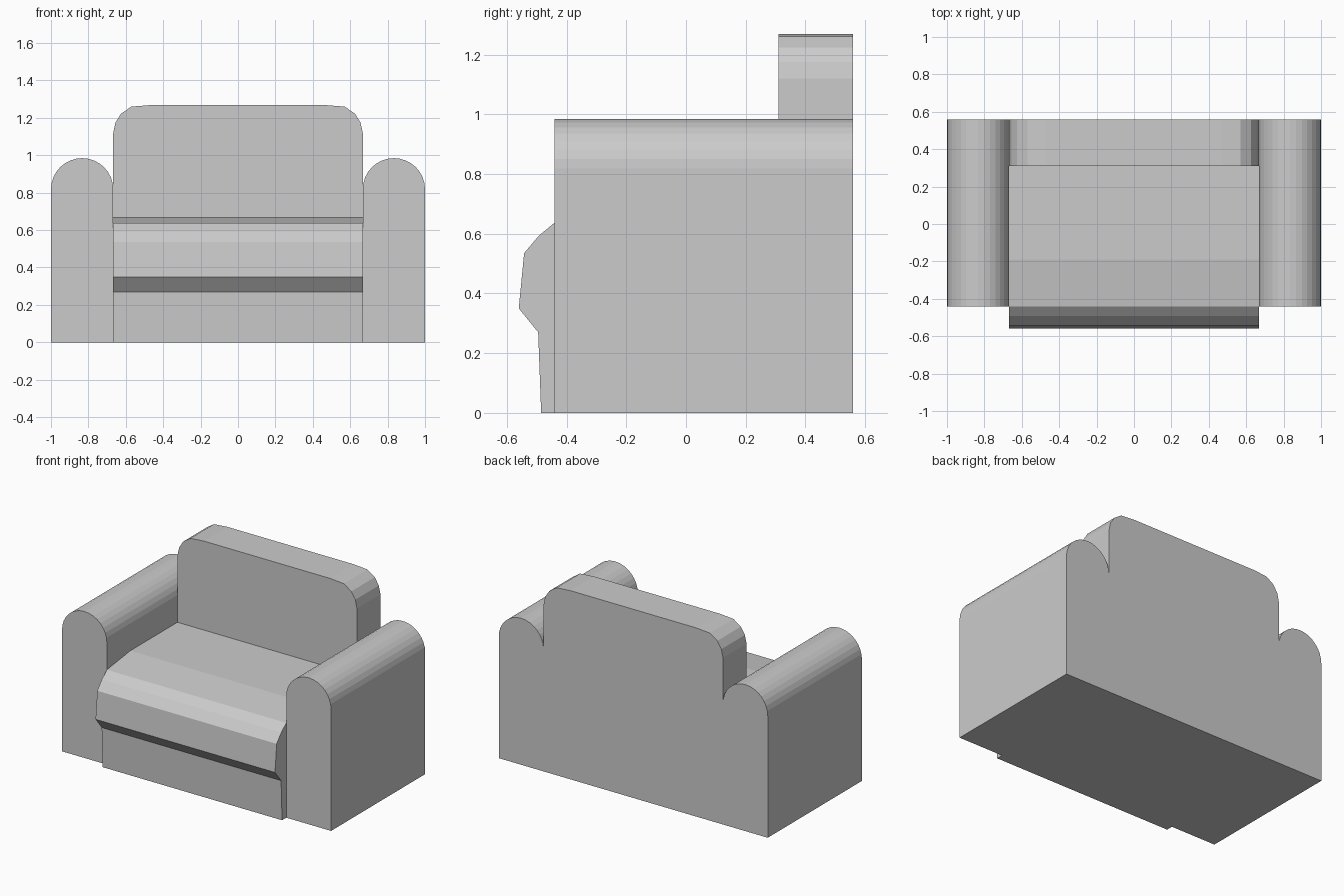
import bpy, bmesh, math

if "Cube" in bpy.data.objects:
    bpy.data.objects.remove(bpy.data.objects["Cube"])

INNER, OUTER = 0.667, 1.0      # arm inner and outer x
ARM_FRONT, REAR = -0.44, 0.56
BACK_FRONT = 0.31


def prism(name, start, offset):
    """Extrude a closed outline (list of 3D points) along an offset."""
    bm = bmesh.new()
    face = bm.faces.new([bm.verts.new(p) for p in start])
    geom = bmesh.ops.extrude_face_region(bm, geom=[face])["geom"]
    moved = [g for g in geom if isinstance(g, bmesh.types.BMVert)]
    bmesh.ops.translate(bm, vec=offset, verts=moved)
    if not any(len(f.verts) == len(start) and f is face for f in bm.faces):
        bm.faces.new([v for v in bm.verts if v not in moved])
    bmesh.ops.recalc_face_normals(bm, faces=bm.faces)
    mesh = bpy.data.meshes.new(name)
    bm.to_mesh(mesh)
    bm.free()
    obj = bpy.data.objects.new(name, mesh)
    bpy.context.collection.objects.link(obj)
    return obj


# Arms: upright slabs with a half-round top
radius = (OUTER - INNER) / 2
centre = (OUTER + INNER) / 2
SEGMENTS = 16
arc = [(centre + radius * math.cos(math.pi * i / SEGMENTS),
        0.818 + radius * math.sin(math.pi * i / SEGMENTS))
       for i in range(SEGMENTS + 1)]
arm_outline = [(INNER, 0), (OUTER, 0)] + arc
for name, side in (("right_arm", 1), ("left_arm", -1)):
    prism(name, [(side * x, ARM_FRONT, z) for x, z in arm_outline],
          (0, REAR - ARM_FRONT, 0))

# Backrest: slab with faceted rounded upper corners
half = [(INNER, 0), (INNER, 1.12), (0.655, 1.175), (0.625, 1.223),
        (0.57, 1.26), (0.47, 1.268)]
outline = half + [(-x, z) for x, z in reversed(half)]
prism("backrest", [(x, BACK_FRONT, z) for x, z in outline],
      (0, REAR - BACK_FRONT, 0))

# Seat: front panel and overhanging cushion in one side profile
seat = [(BACK_FRONT, 0), (-0.485, 0), (-0.495, 0.27), (-0.56, 0.35),
        (-0.542, 0.535), (-0.493, 0.593), (-0.44, 0.637),
        (-0.19, 0.67), (BACK_FRONT, 0.67)]
prism("seat", [(-INNER, y, z) for y, z in seat], (2 * INNER, 0, 0))
